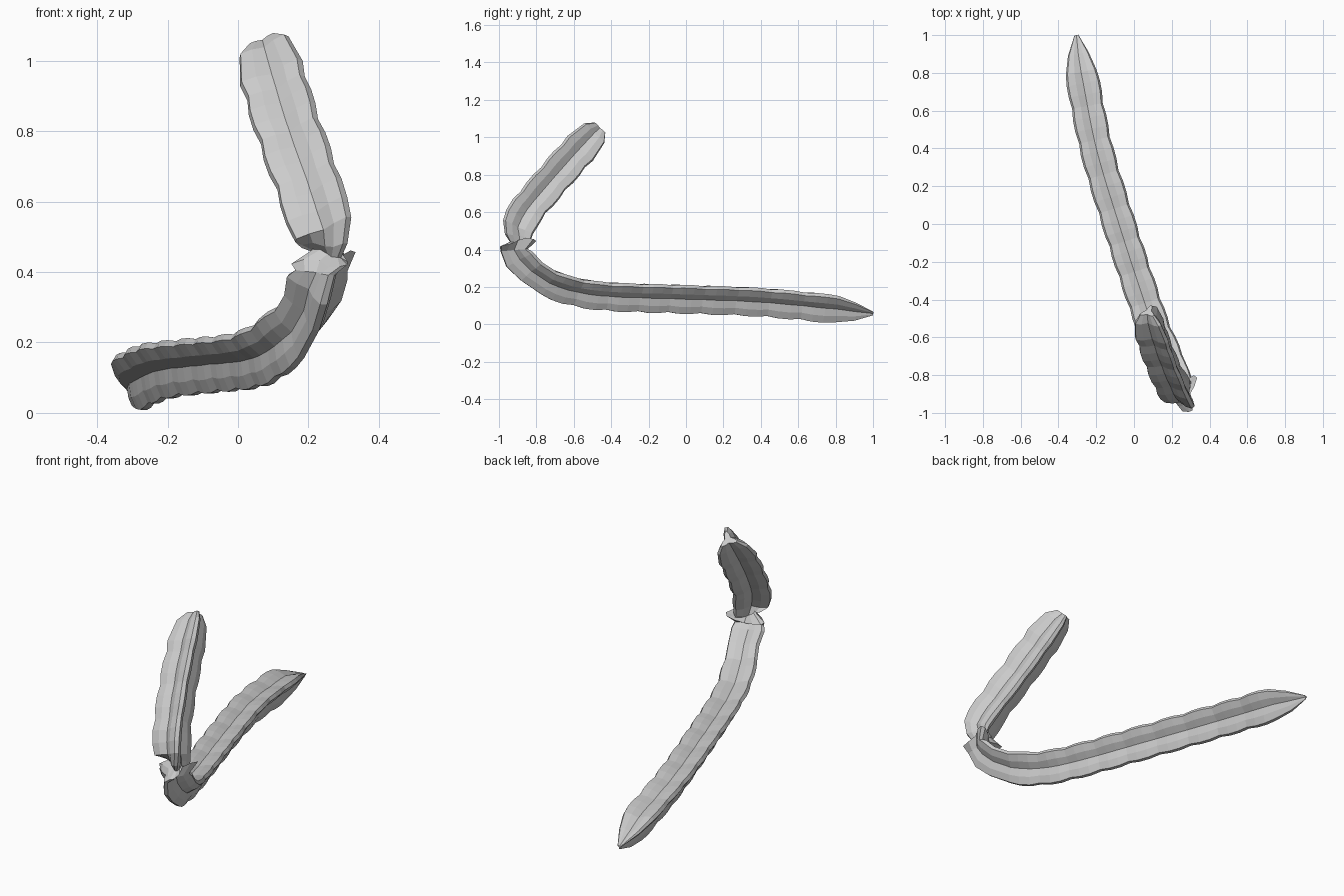
import bpy, bmesh, math
from mathutils import Vector

cube = bpy.data.objects.get("Cube")
if cube:
    bpy.data.objects.remove(cube)

GREY = (0.6, 0.6, 0.6, 1)
mat = bpy.data.materials.new("pale grey")
mat.use_nodes = True
mat.diffuse_color = GREY
mat.node_tree.nodes["Principled BSDF"].inputs["Base Color"].default_value = GREY


def catmull(points, step):
    """Evenly spaced samples of a smooth path through the points."""
    p = [Vector(q) for q in points]
    p = [2 * p[0] - p[1]] + p + [2 * p[-1] - p[-2]]
    dense = []
    for a, b, c, d in zip(p, p[1:], p[2:], p[3:]):
        for k in range(40):
            t = k / 40
            dense.append(0.5 * (2 * b + (c - a) * t + (2 * a - 5 * b + 4 * c - d) * t * t
                                + (3 * b - a - 3 * c + d) * t ** 3))
    dense.append(p[-2])
    out, run = [dense[0]], 0
    for u, v in zip(dense, dense[1:]):
        run += (v - u).length
        if run >= step:
            out.append(v)
            run = 0
    return out


# Section: three blunt ribs with grooves between (angle offset, radius)
RIB = [(-24, 0.66), (-6, 0.98), (6, 0.98), (24, 0.66), (60, 0.38)]


def ring(bm, centre, tangent, radius, twist, jag=0):
    t = tangent.normalized()
    side = (Vector((1, 0, 0)) - t * t.x).normalized()
    inner = t.cross(side)
    verts = []
    for rib in range(3):
        for off, r in RIB:
            a = math.radians(30 + 120 * rib + off + twist)
            d = side * math.cos(a) + inner * math.sin(a)
            lift = jag * math.sin(2 * a + 1)
            verts.append(bm.verts.new(centre + d * r * radius + t * lift))
    return verts


def loft(name, rings):
    bm = bmesh.new()
    loops = [ring(bm, *r) for r in rings]
    for a, b in zip(loops, loops[1:]):
        for i in range(len(a)):
            j = (i + 1) % len(a)
            bm.faces.new((a[i], a[j], b[j], b[i]))
    for end in (loops[0], loops[-1]):
        mid = bm.verts.new(sum((v.co for v in end), Vector()) / len(end))
        for i in range(len(end)):
            bm.faces.new((end[i], end[(i + 1) % len(end)], mid))
    bmesh.ops.recalc_face_normals(bm, faces=bm.faces)
    mesh = bpy.data.meshes.new(name)
    bm.to_mesh(mesh)
    bm.free()
    mesh.materials.append(mat)
    obj = bpy.data.objects.new(name, mesh)
    bpy.context.collection.objects.link(obj)
    return obj


def scalloped(path, radius, twist):
    """Rings along a path, swelling once every three rings."""
    rings = []
    for i, c in enumerate(path):
        t = path[min(i + 1, len(path) - 1)] - path[max(i - 1, 0)]
        swell = (0.92, 1.0, 1.0)[i % 3]
        rings.append((c, t, radius * swell, twist))
    return rings


# Lower stem: pointed tail, long ribbed run, plain curved neck
tail = [(Vector((-0.305, 1.0, 0.06)), Vector((0.2, -1, 0)), 0.012, 0),
        (Vector((-0.295, 0.90, 0.08)), Vector((0.2, -1, 0)), 0.062, 0)]
run = catmull([(-0.28, 0.80, 0.10), (-0.20, 0.4, 0.137), (-0.08, 0.0, 0.153),
               (0.05, -0.4, 0.167), (0.12, -0.6, 0.195), (0.19, -0.76, 0.25)], 0.055)
neck = [(Vector((0.215, -0.82, 0.30)), Vector((0.2, -0.7, 0.7)), 0.093, 4),
        (Vector((0.23, -0.88, 0.36)), Vector((0.15, -0.5, 0.8)), 0.098, 8),
        (Vector((0.245, -0.91, 0.40)), Vector((0.05, -0.1, 1)), 0.085, 14)]

# Crumpled joint: thin, jagged, twisting rings
joint = [(Vector((0.26, -0.89, 0.43)), Vector((-0.2, 0, 1)), 0.11, 20, 0.02),
         (Vector((0.265, -0.89, 0.445)), Vector((0.2, 0.2, 1)), 0.055, 28, 0.01),
         (Vector((0.26, -0.90, 0.465)), Vector((-0.1, 0.4, 1)), 0.08, 34, 0.015)]

# Upper stem: leans back and closes with a short blunt tip
rise = catmull([(0.255, -0.91, 0.51), (0.22, -0.86, 0.61), (0.155, -0.71, 0.79),
                (0.10, -0.55, 0.97)], 0.055)
lean = Vector((-0.25, 0.65, 0.72))
tip = [(Vector((0.085, -0.50, 1.02)), lean, 0.085, 40),
       (Vector((0.075, -0.465, 1.05)), lean, 0.045, 40)]

loft("bent_ribbed_stem",
     tail + scalloped(run, 0.10, 0) + neck + joint + scalloped(rise, 0.108, 40) + tip)
